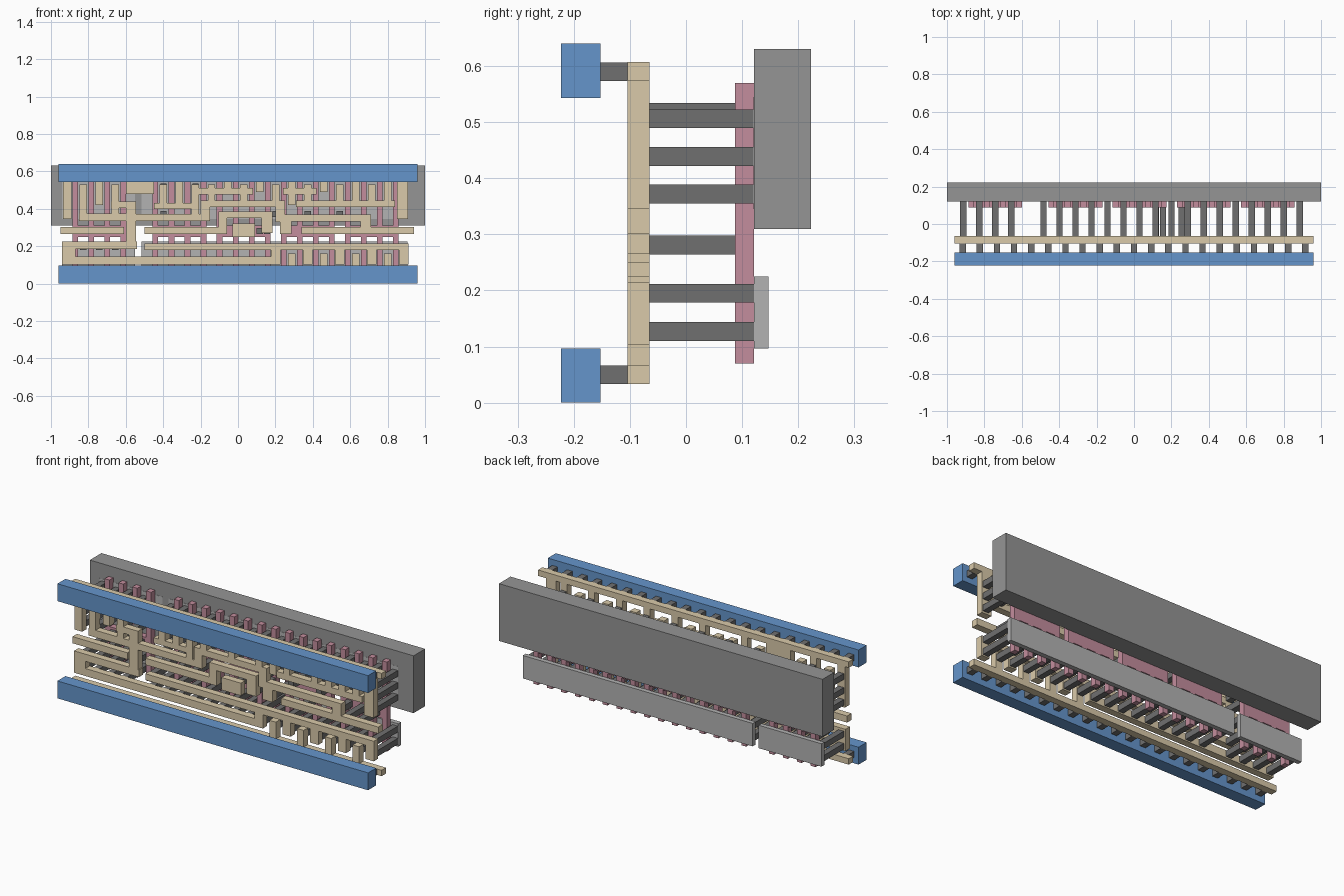
import bpy, bmesh

def material(name, rgb):
    m = bpy.data.materials.new(name)
    m.diffuse_color = (*rgb, 1)
    return m

BLUE = material("rail_blue", (0.13, 0.30, 0.60))
TAN = material("wiring_tan", (0.70, 0.59, 0.40))
PINK = material("gate_pink", (0.55, 0.27, 0.34))
DARK = material("contact_grey", (0.16, 0.16, 0.16))
MID = material("well_grey", (0.30, 0.30, 0.30))
LIGHT = material("strip_grey", (0.45, 0.45, 0.45))

def plates(name, rects, y0, y1, mat):
    """One object made of boxes; each rect is (x0, x1, z0, z1)."""
    bm = bmesh.new()
    for x0, x1, z0, z1 in rects:
        cube = bmesh.ops.create_cube(bm, size=1)
        for v in cube["verts"]:
            v.co = ((x0 + x1) / 2 + v.co.x * (x1 - x0),
                    (y0 + y1) / 2 + v.co.y * (y1 - y0),
                    (z0 + z1) / 2 + v.co.z * (z1 - z0))
    me = bpy.data.meshes.new(name)
    bm.to_mesh(me)
    bm.free()
    me.materials.append(mat)
    ob = bpy.data.objects.new(name, me)
    bpy.context.collection.objects.link(ob)
    return ob

def square(x, z, h=0.0167):
    return (x - h, x + h, z - h, z + h)

def column(k, z0, z1, h=0.02):
    return (sd(k) - h, sd(k) + h, z0, z1)

PITCH = 0.0857
def gate(i): return -0.87 + PITCH * i
def sd(k): return -0.913 + PITCH * k

# Back slabs
plates("well_slab", [(-1, 1, 0.31, 0.63)], 0.121, 0.223, MID)
spans = [(-0.94, -0.552), (-0.515, 0.905)]
plates("lower_strips", [(a, b, 0.097, 0.225) for a, b in spans], 0.121, 0.147, LIGHT)
plates("upper_strips", [(a, b, 0.345, 0.545) for a, b in spans], 0.120, 0.147, LIGHT)

# Front power rails and the pegs behind them
plates("power_rails", [(-0.96, 0.96, 0, 0.097), (-0.96, 0.96, 0.543, 0.64)],
       -0.223, -0.152, BLUE)
plates("rail_pegs", [square(-0.916 + 0.0916 * i, z) for i in range(21) for z in (0.05, 0.59)],
       -0.152, -0.104, DARK)

# Gate fingers with a joining pad for each group
groups = [(0, 3), (5, 8), (9, 12), (13, 16), (17, 20)]
fingers = [(gate(i) - 0.015, gate(i) + 0.015, 0.07, 0.57) for i in range(21) if i != 4]
pads = [(gate(a) - 0.015, gate(b) + 0.015, 0.248, 0.31) for a, b in groups]
plates("gate_fingers", fingers + pads, 0.087, 0.121, PINK)

# Wiring: bars behind the rails
wires = [(-0.96, 0.96, 0.033, 0.066), (-0.96, 0.96, 0.574, 0.607)]
# Wiring: gate input bars
wires += [(-0.95, -0.61, 0.265, 0.302), (-0.50, -0.06, 0.265, 0.302),
          (-0.105, -0.06, 0.265, 0.385), (-0.105, 0.185, 0.35, 0.385),
          (0.125, 0.185, 0.27, 0.385), (-0.03, 0.09, 0.25, 0.32),
          (0.225, 0.285, 0.265, 0.37), (0.34, 0.94, 0.265, 0.302)]
# Wiring: lower bars with comb teeth
wires += [(-0.94, 0.18, 0.103, 0.145), (-0.94, -0.54, 0.185, 0.225),
          (-0.94, -0.87, 0.103, 0.225), (-0.50, 0.91, 0.18, 0.215)]
wires += [column(k, 0.103, 0.215, 0.025) for k in (13, 15, 17, 19, 21)]
wires += [column(k, 0.05, 0.16) for k in range(2, 21, 2) if k >= 14]
# Wiring: upper output bars
wires += [(-0.60, -0.545, 0.19, 0.44), (-0.85, -0.545, 0.335, 0.375),
          (-0.68, -0.545, 0.405, 0.44), (-0.545, -0.15, 0.335, 0.372),
          (-0.20, -0.15, 0.335, 0.445), (-0.20, 0.25, 0.41, 0.445),
          (0.20, 0.25, 0.33, 0.445), (0.20, 0.71, 0.333, 0.37),
          (0.655, 0.71, 0.265, 0.37), (0.31, 0.84, 0.41, 0.445),
          (-0.24, 0.08, 0.475, 0.51), (0.24, 0.42, 0.475, 0.51),
          (-0.60, -0.45, 0.48, 0.60), (-0.45, -0.22, 0.40, 0.43)]
wires += [column(k, 0.345, 0.53) for k in (1, 3, 8)]
wires += [column(k, 0.41, 0.53) for k in (6, 9, 11, 13, 15, 17, 19)]
wires += [column(k, 0.42, 0.60) for k in (2, 7, 14, 18, 20)]
wires += [column(k, 0.49, 0.60) for k in (10, 12, 16)]
wires += [column(0, 0.345, 0.60, 0.023), (0.85, 0.91, 0.345, 0.60)]
plates("front_wiring", wires, -0.104, -0.065, TAN)

# Long contact posts from the wiring to the strips
posts = []
for k in range(22):
    x = sd(k)
    if k != 4:
        posts.append(square(x, 0.506 if k % 2 else 0.517))
        if k in (0, 1, 2, 3, 6, 7, 8, 9, 11, 13, 15, 17, 18, 19, 20, 21):
            posts.append(square(x, 0.439))
        if k in (0, 1, 3, 6, 8, 13, 15, 17, 21):
            posts.append(square(x, 0.372))
        posts.append(square(x, 0.127))
    if k in (0, 1, 2, 3, 5, 7, 9, 11, 13, 15, 17, 19, 21):
        posts.append(square(x, 0.195))
plates("contact_posts", posts, -0.065, 0.121, DARK)

# Shorter posts from the input bars to the gate pads
gate_x = [gate(i) + 0.043 for i in (0, 1, 2, 5, 6, 7, 10, 11, 15, 17, 18, 19)]
gate_x += [0.155, 0.255]
plates("gate_posts", [square(x, 0.281) for x in gate_x], -0.065, 0.087, DARK)
